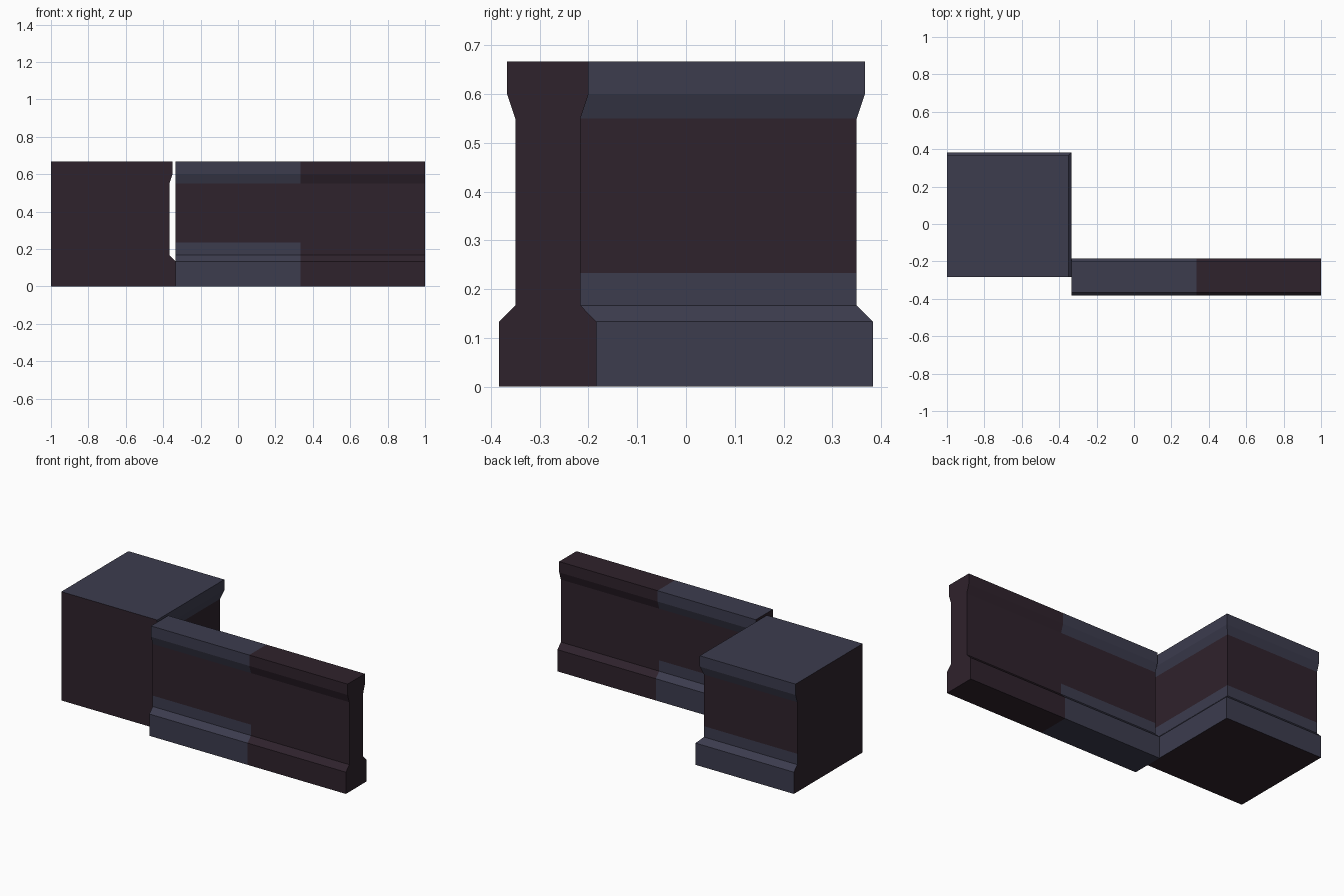
import bpy, bmesh

if "Cube" in bpy.data.objects:
    bpy.data.objects.remove(bpy.data.objects["Cube"])


def material(name, rgb):
    m = bpy.data.materials.new(name)
    m.diffuse_color = (*rgb, 1)
    m.use_nodes = True
    m.node_tree.nodes["Principled BSDF"].inputs["Base Color"].default_value = m.diffuse_color
    return m


DARK, SLATE = 0, 1
MATS = [material("dark plum stone", (0.028, 0.016, 0.025)),
        material("slate trim", (0.045, 0.045, 0.076))]

# Moulding profile: (height, overhang beyond the plain wall face)
PROFILE = [(0, 0.0333), (0.1333, 0.0333), (0.1667, 0), (0.2333, 0),
           (0.55, 0), (0.6, 0.0167), (0.6667, 0.0167)]


def loft(name, rings, is_slate):
    """Skin equal-length rings, cap both ends, colour faces by a rule."""
    bm = bmesh.new()
    loops = [[bm.verts.new(p) for p in r] for r in rings]
    n = len(loops[0])
    for a, b in zip(loops, loops[1:]):
        for i in range(n):
            j = (i + 1) % n
            bm.faces.new((a[i], a[j], b[j], b[i]))
    bm.faces.new(loops[0][::-1])
    bm.faces.new(loops[-1])
    bmesh.ops.recalc_face_normals(bm, faces=bm.faces)
    for f in bm.faces:
        f.normal_update()
        f.material_index = SLATE if is_slate(f.calc_center_median(), f.normal) else DARK
    me = bpy.data.meshes.new(name)
    bm.to_mesh(me)
    bm.free()
    for m in MATS:
        me.materials.append(m)
    ob = bpy.data.objects.new(name, me)
    bpy.context.collection.objects.link(ob)


def trim(z):
    return z < 0.2333 or z > 0.55


# Thin moulded wall: trim is slate only on the section next to the corner
CY, HALF = -0.2833, 0.0667
section = [(CY - HALF - o, z) for z, o in PROFILE]
section += [(CY + HALF + o, z) for z, o in reversed(PROFILE)]
loft("wall", [[(x, y, z) for y, z in section] for x in (-0.3333, 0.3333, 1)],
     lambda c, n: abs(n.x) < 0.9 and c.x < 0.3333 and trim(c.z))

# Corner block: mouldings on right and back sides, plain on left and front
loft("corner_block",
     [[(-1, CY, z), (-0.3667 + o, CY, z), (-0.3667 + o, 0.35 + o, z), (-1, 0.35 + o, z)]
      for z, o in PROFILE],
     lambda c, n: n.x > -0.9 and n.y > -0.9 and n.z > -0.9 and trim(c.z))
